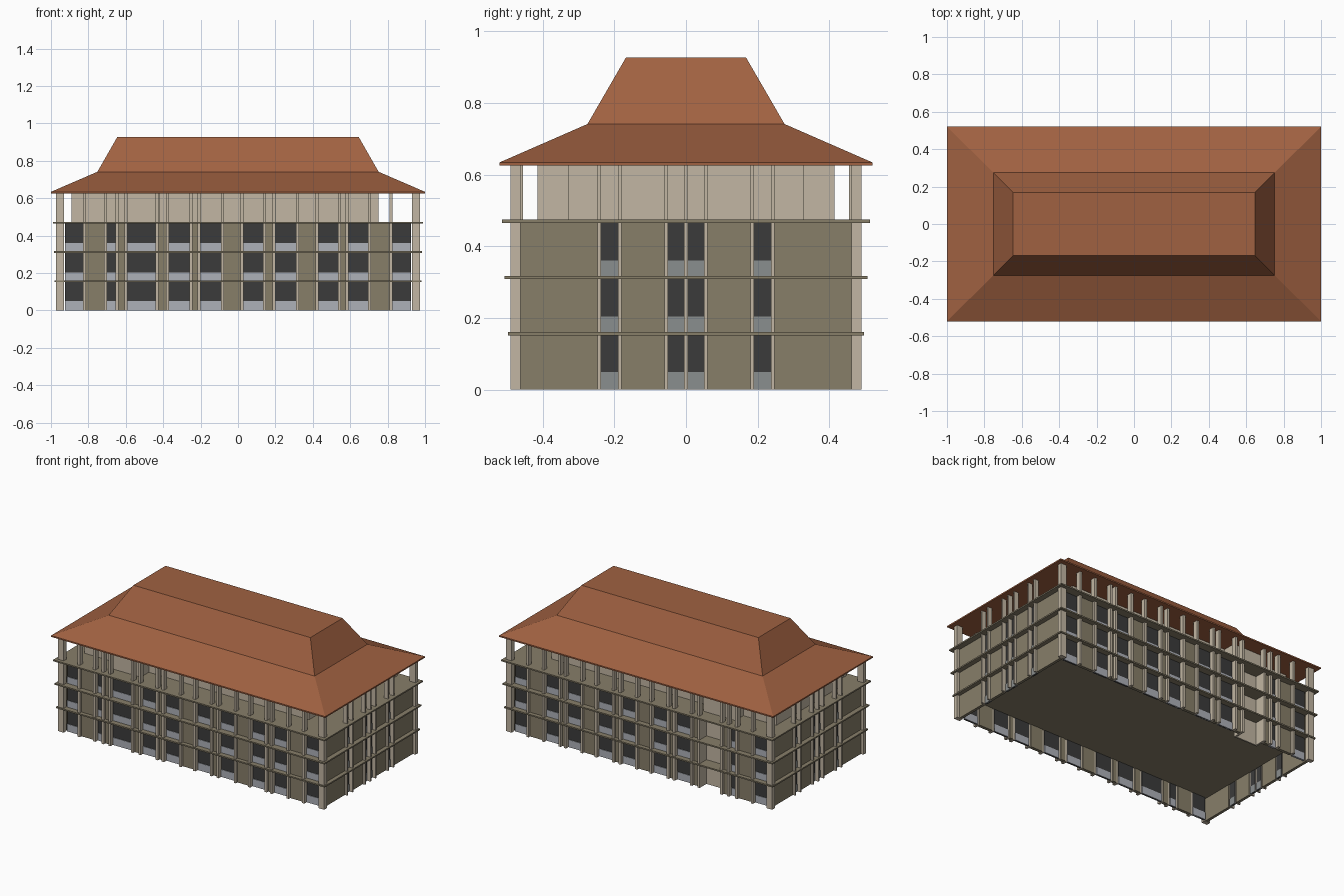
import bpy, bmesh

if "Cube" in bpy.data.objects:
    bpy.data.objects.remove(bpy.data.objects["Cube"])

def mat(name, rgb):
    m = bpy.data.materials.new(name)
    lin = [((c / 255 + 0.055) / 1.055) ** 2.4 for c in rgb]
    m.diffuse_color = (*lin, 1)
    m.use_nodes = True
    m.node_tree.nodes["Principled BSDF"].inputs["Base Color"].default_value = m.diffuse_color
    return m

ROOF = mat("terracotta", (160, 97, 65))
OLIVE = mat("olive_wall", (135, 126, 105))
CREAM = mat("cream_stone", (194, 182, 163))
DARK = mat("dark_glass", (59, 59, 59))
GREY = mat("pale_grey_panel", (174, 177, 184))
END_GREY = mat("grey_panel", (138, 142, 142))

def finish(name, bm, mats):
    bmesh.ops.recalc_face_normals(bm, faces=bm.faces)
    me = bpy.data.meshes.new(name)
    bm.to_mesh(me)
    bm.free()
    for m in mats:
        me.materials.append(m)
    ob = bpy.data.objects.new(name, me)
    bpy.context.collection.objects.link(ob)
    return ob

def boxes(name, items, m):
    """One object from (x0, x1, y0, y1, z0, z1) boxes."""
    bm = bmesh.new()
    for x0, x1, y0, y1, z0, z1 in items:
        vs = bmesh.ops.create_cube(bm, size=1)["verts"]
        for v in vs:
            v.co = (x1 if v.co.x > 0 else x0, y1 if v.co.y > 0 else y0, z1 if v.co.z > 0 else z0)
    return finish(name, bm, [m])

# storey heights and top of the columns
FLOORS = [0.0, 0.155, 0.311]
TOP, EAVE = 0.466, 0.626

# openings along the long sides and the short ends
LONG = [(-0.925, -0.83), (-0.70, -0.655), (-0.59, -0.44), (-0.37, -0.26), (-0.20, -0.09),
        (0.03, 0.135), (0.20, 0.31), (0.43, 0.535), (0.59, 0.695), (0.825, 0.925)]
SHORT = [(-0.237, -0.19), (-0.05, -0.005), (0.005, 0.05), (0.19, 0.237)]
NOTCH = LONG[2]

piers, cols, windows, panels, end_panels = [], [], [], [], []

def sided(lst, a, b, d0, d1, z0, z1, s, end):
    """Box running a..b along a wall, d0..d1 outward, on side s."""
    o = sorted((s * d0, s * d1))
    lst.append((*o, a, b, z0, z1) if end else (a, b, *o, z0, z1))

def facade(openings, glass, pier, col, cw, s, end):
    for i, (a, b) in enumerate(openings):
        # slim columns on both edges of each opening
        if abs(a) < 0.92:
            sided(cols, a - cw, a, glass, col, 0, EAVE, s, end)
        if abs(b) < 0.92:
            sided(cols, b, b + cw, glass, col, 0, EAVE, s, end)
        # wall pier up to the next opening
        if i + 1 < len(openings):
            n = openings[i + 1][0]
            if n - b > 2 * cw:
                sided(piers, b + cw, n - cw, glass - 0.005, pier, 0, TOP, s, end)
        # glass and sill panel on each storey
        if s > 0 and not end and (a, b) == NOTCH:
            continue
        sided(windows, a, b, glass - 0.004, glass + 0.004, 0, TOP, s, end)
        for z in FLOORS:
            lst = end_panels if end else panels
            sided(lst, a, b, glass - 0.007, glass + 0.007, z, z + 0.049, s, end)

for s in (-1, 1):
    facade(LONG, 0.455, 0.47, 0.487, 0.016, s, False)
    facade(SHORT, 0.94, 0.953, 0.97, 0.010, s, True)
    for t in (-1, 1):
        # solid corner walls at the ends, and corner columns
        a, b = sorted((t * 0.247, t * 0.463))
        sided(piers, a, b, 0.935, 0.953, 0, TOP, s, True)
        a, b = sorted((t * 0.462, t * 0.49))
        sided(cols, a, b, 0.93, 0.972, 0, EAVE, s, True)

boxes("wall_piers", piers, OLIVE)
boxes("columns", cols, CREAM)
boxes("windows", windows, DARK)
boxes("sill_panels", panels, GREY)
boxes("end_sill_panels", end_panels, END_GREY)

# shallow recess behind the wide opening at the back
n0, n1 = NOTCH
boxes("entrance_recess", [(n0 - 0.012, n1 + 0.012, 0.405, 0.415, 0, TOP),
                          (n0 - 0.012, n0, 0.415, 0.455, 0, TOP),
                          (n1, n1 + 0.012, 0.415, 0.455, 0, TOP)], CREAM)

# floor slabs, projecting as ledges; the ground storey is open below
boxes("floor_slabs", [(-x, x, -y, y, z, z + 0.009) for z, x, y in
                      ((0.151, 0.98, 0.497), (0.308, 0.985, 0.506), (0.465, 0.99, 0.514))], OLIVE)

# set-back top storey with a stair block reaching front and back
boxes("top_storey", [(-0.89, 0.75, -0.33, 0.33, 0.474, EAVE)], CREAM)
boxes("stair_block", [(-0.65, -0.42, *sorted((s * 0.33, s * 0.415)), 0.474, EAVE)
                      for s in (-1, 1)], CREAM)

# two-pitch hipped roof with a flat top
bm = bmesh.new()
rings = []
for x, y, z in ((1, 0.52, 0.625), (1, 0.52, 0.634), (0.752, 0.275, 0.741), (0.646, 0.168, 0.926)):
    rings.append([bm.verts.new((i * x, j * y, z)) for i, j in ((-1, -1), (1, -1), (1, 1), (-1, 1))])
for lo, hi in zip(rings, rings[1:]):
    for k in range(4):
        n = (k + 1) % 4
        bm.faces.new((lo[k], lo[n], hi[n], hi[k]))
bm.faces.new(rings[0])
bm.faces.new(rings[-1])
finish("hipped_roof", bm, [ROOF])
